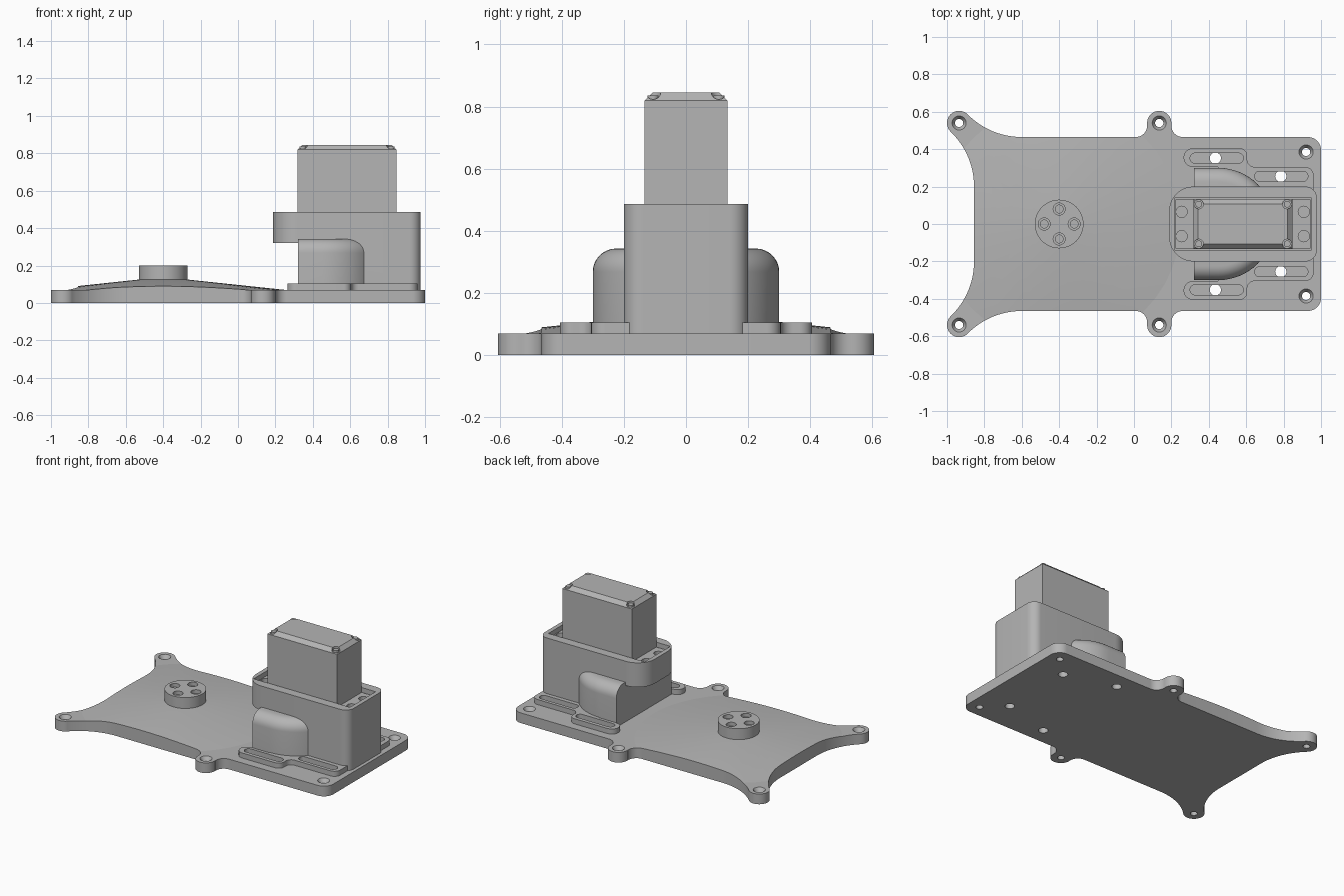
import bpy, bmesh
from math import radians, cos, sin

if "Cube" in bpy.data.objects:
    bpy.data.objects.remove(bpy.data.objects["Cube"])

grey = bpy.data.materials.new("plain grey")
grey.use_nodes = True
GREY = (0.46, 0.46, 0.46, 1)
grey.diffuse_color = GREY
grey.node_tree.nodes["Principled BSDF"].inputs["Base Color"].default_value = GREY
parts = []


def make(name, bm):
    bmesh.ops.recalc_face_normals(bm, faces=bm.faces)
    mesh = bpy.data.meshes.new(name)
    bm.to_mesh(mesh)
    bm.free()
    obj = bpy.data.objects.new(name, mesh)
    bpy.context.scene.collection.objects.link(obj)
    parts.append(obj)
    return obj


def arc(cx, cy, r, a0, a1, n=12):
    angles = [radians(a0 + (a1 - a0) * i / n) for i in range(n + 1)]
    return [(cx + r * cos(a), cy + r * sin(a)) for a in angles]


def rounded(x0, x1, y0, y1, r_right, r_left):
    a, b = r_right, r_left
    return (arc(x1 - a, y0 + a, a, -90, 0) + arc(x1 - a, y1 - a, a, 0, 90)
            + arc(x0 + b, y1 - b, b, 90, 180) + arc(x0 + b, y0 + b, b, 180, 270))


def box(x0, x1, y0, y1):
    return [(x0, y0), (x1, y0), (x1, y1), (x0, y1)]


def prism(name, pts, z0, z1, bevel=0, segments=1, flat_x=None):
    """Extrude an outline; bevel the top rim except along x = flat_x."""
    bm = bmesh.new()
    base = bm.faces.new([bm.verts.new((x, y, z0)) for x, y in pts])
    ext = bmesh.ops.extrude_face_region(bm, geom=[base])
    top = [v for v in ext["geom"] if isinstance(v, bmesh.types.BMVert)]
    bmesh.ops.translate(bm, verts=top, vec=(0, 0, z1 - z0))
    bmesh.ops.remove_doubles(bm, verts=bm.verts, dist=1e-5)
    if bevel:
        rim = [e for e in bm.edges if all(abs(v.co.z - z1) < 1e-5 for v in e.verts)
               and not (flat_x is not None
                        and all(abs(v.co.x - flat_x) < 1e-5 for v in e.verts))]
        bmesh.ops.bevel(bm, geom=rim, offset=bevel, segments=segments,
                        profile=0.5, affect='EDGES')
    return make(name, bm)


def cone(name, x, y, r0, r1, z0, z1, n=32):
    bm = bmesh.new()
    bmesh.ops.create_cone(bm, cap_ends=True, segments=n, radius1=r0, radius2=r1,
                          depth=z1 - z0)
    bmesh.ops.translate(bm, verts=bm.verts, vec=(x, y, (z0 + z1) / 2))
    return make(name, bm)


def drill(x, y, r, z0, z1, r_top=None):
    return cone("cutter", x, y, r, r_top or r, z0, z1, 24)


def combine(obj, tools, operation='DIFFERENCE'):
    bpy.context.view_layer.objects.active = obj
    for tool in tools:
        mod = obj.modifiers.new("cut", 'BOOLEAN')
        mod.operation, mod.solver, mod.object = operation, 'EXACT', tool
        bpy.ops.object.modifier_apply(modifier=mod.name)
        parts.remove(tool)
        bpy.data.objects.remove(tool)


# Base plate outline: rounded end, side ears and swept corner ears
half = (arc(0.93, 0.395, 0.07, 0, 90)
        + arc(0.26, 0.525, 0.06, 270, 173) + arc(0.135, 0.54, 0.065, -7, 187, 20)
        + arc(0.01, 0.525, 0.06, 7, -90)
        + arc(-0.6, 0.871, 0.406, 270, 224.7) + arc(-0.935, 0.54, 0.065, 44.7, 226.2, 20)
        + arc(-1.261, 0.2, 0.406, 46.2, 0))
outline = half + [(x, -y) for x, y in reversed(half)]
PLATE = 0.07
plate = prism("base_plate", outline, 0, PLATE)
holes = []
for s in (1, -1):
    for x, y in ((-0.935, 0.54), (0.135, 0.54), (0.92, 0.385)):
        holes += [drill(x, s * y, 0.022, -0.1, 0.2),
                  drill(x, s * y, 0.022, 0.045, 0.0701, 0.038)]
    holes += [drill(x, s * y, 0.03, -0.1, 0.2) for x, y in ((0.435, 0.352), (0.785, 0.255))]
combine(plate, holes)

# Shallow conical rise, trimmed to the plate outline
rise = cone("conical_rise", -0.4, 0, 0.668, 0.12, 0.068, 0.126, 48)
combine(rise, [prism("trim", outline, 0.05, 0.3)], 'INTERSECT')

# Round boss with four counterbored holes
boss = cone("round_boss", -0.4, 0, 0.13, 0.13, 0.08, 0.2, 48)
holes = []
for dx, dy in ((1, 0), (-1, 0), (0, 1), (0, -1)):
    x, y = -0.4 + 0.08 * dx, 0.08 * dy
    holes += [drill(x, y, 0.032, 0.175, 0.3), drill(x, y, 0.021, 0.14, 0.3)]
combine(boss, holes)

# Stepped slot pads on both sides
pad_outline = (arc(0.915, 0.26, 0.045, 0, 90) + arc(0.645, 0.345, 0.04, 270, 180)
               + arc(0.565, 0.365, 0.04, 0, 90) + arc(0.315, 0.355, 0.05, 90, 270)
               + [(0.45, 0.305), (0.45, 0.15), (0.96, 0.15)])
for s, side in ((1, "back"), (-1, "front")):
    pad = prism("slot_pad_" + side, [(x, s * y) for x, y in pad_outline], 0.06, 0.105)
    slots = []
    for x0, y0 in ((0.3, 0.325), (0.645, 0.228)):
        slot = rounded(x0, x0 + 0.285, y0, y0 + 0.054, 0.0269, 0.0269)
        slots.append(prism("cutter", [(x, s * y) for x, y in slot], 0.03, 0.2))
    combine(pad, slots)

# Round-ended bulge that shows on both sides of the housing
prism("side_bulge", [(0.32, -0.3)] + arc(0.45, 0, 0.3, -90, 90, 32) + [(0.32, 0.3)],
      0.06, 0.343, bevel=0.075, segments=8, flat_x=0.32)

# Housing with overhanging end and a recess on top
housing = prism("motor_housing", rounded(0.188, 0.977, -0.2, 0.2, 0.06, 0.13), 0.06, 0.487)
combine(housing, [prism("cutter", box(0, 0.322, -0.5, 0.5), 0, 0.32),
                  prism("cutter", box(0.217, 0.948, -0.14, 0.14), 0.425, 0.6)])

# Motor mounting flange with screw holes
flange = prism("motor_flange", box(0.222, 0.943, -0.132, 0.132), 0.42, 0.458)
combine(flange, [drill(x, y, 0.03, 0.43, 0.6) for x in (0.255, 0.908) for y in (-0.065, 0.065)])

# Motor body with chamfered lid and corner screws
body = prism("motor_body", box(0.318, 0.847, -0.133, 0.133), 0.44, 0.845, bevel=0.025)
corners = [(x, y) for x in (0.346, 0.819) for y in (-0.106, 0.106)]
combine(body, [drill(x, y, 0.025, 0.822, 0.9) for x, y in corners])
for i, (x, y) in enumerate(corners):
    cone("corner_screw_%d" % (i + 1), x, y, 0.018, 0.018, 0.81, 0.836, 20)

# Material and smooth shading with sharp edges kept
bpy.ops.object.select_all(action='DESELECT')
for obj in parts:
    obj.data.materials.clear()
    obj.data.materials.append(grey)
    for face in obj.data.polygons:
        face.material_index = 0
    obj.select_set(True)
bpy.context.view_layer.objects.active = plate
bpy.ops.object.shade_smooth_by_angle(angle=radians(30))
